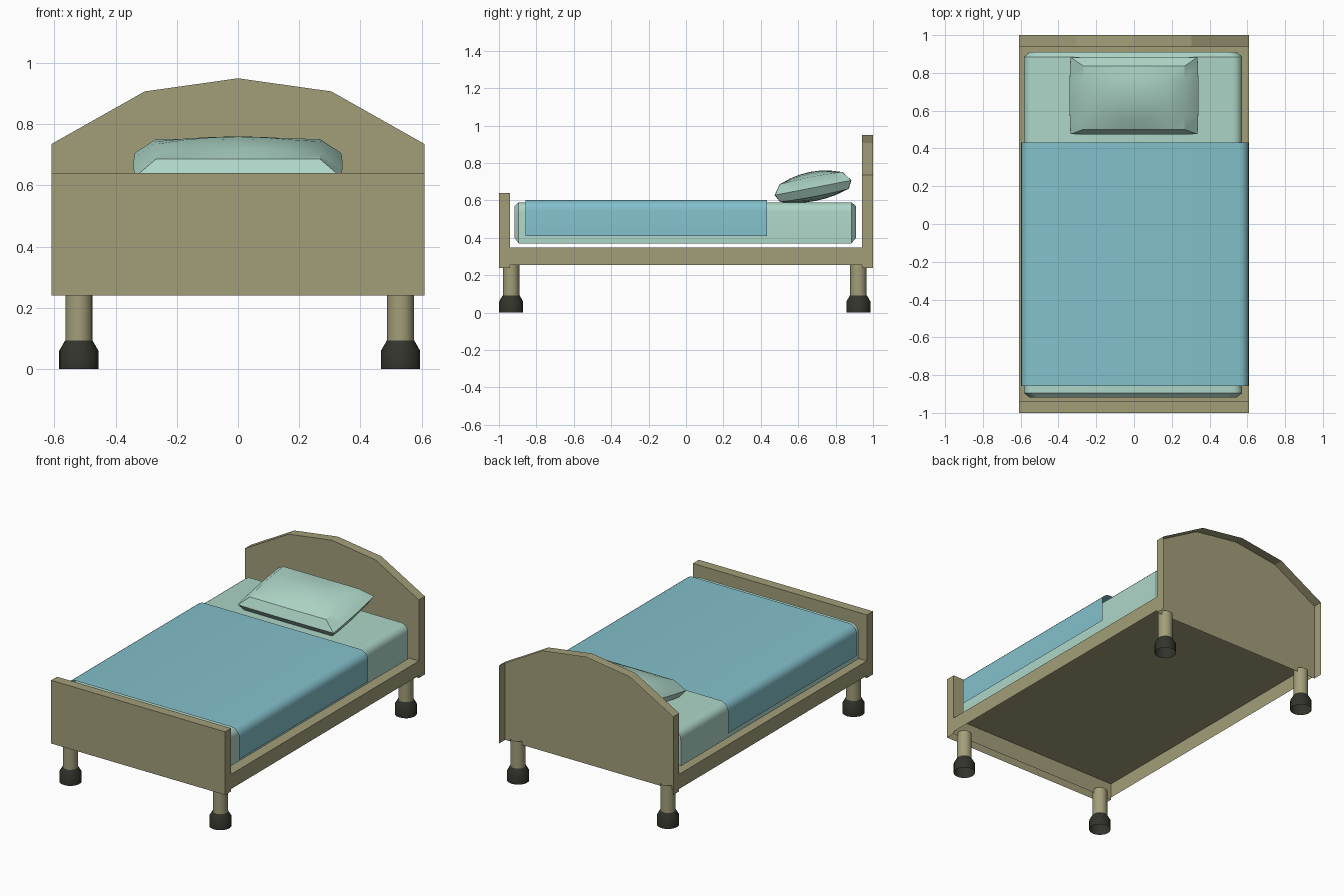
import bpy, bmesh, math
from mathutils import Matrix

if "Cube" in bpy.data.objects:
    bpy.data.objects.remove(bpy.data.objects["Cube"])


def material(name, rgb):
    m = bpy.data.materials.new(name)
    m.diffuse_color = (*rgb, 1)
    m.use_nodes = True
    m.node_tree.nodes["Principled BSDF"].inputs["Base Color"].default_value = m.diffuse_color
    return m


wood = material("olive wood", (0.365, 0.345, 0.195))
sheet = material("pale green sheet", (0.42, 0.67, 0.57))
blue = material("blue blanket", (0.23, 0.53, 0.60))
dark = material("dark rubber", (0.034, 0.034, 0.026))


def finish(name, bm, mat, smooth=None):
    bmesh.ops.recalc_face_normals(bm, faces=bm.faces)
    me = bpy.data.meshes.new(name)
    bm.to_mesh(me)
    bm.free()
    me.materials.append(mat)
    ob = bpy.data.objects.new(name, me)
    bpy.context.collection.objects.link(ob)
    if smooth:
        bpy.ops.object.select_all(action='DESELECT')
        bpy.context.view_layer.objects.active = ob
        ob.select_set(True)
        bpy.ops.object.shade_smooth_by_angle(angle=math.radians(smooth))
    return ob


def loft(name, rings, mat, closed=False, caps=(), smooth=None):
    """Skin a list of point rings; caps lists the ring indices to fill."""
    bm = bmesh.new()
    rv = [[bm.verts.new(p) for p in ring] for ring in rings]
    n = len(rv[0])
    for p, q in zip(rv, rv[1:]):
        for i in range(n if closed else n - 1):
            j = (i + 1) % n
            bm.faces.new((p[i], p[j], q[j], q[i]))
    for c in caps:
        bm.faces.new(rv[c])
    return finish(name, bm, mat, smooth)


def at_y(pts, y):
    return [(x, y, z) for x, z in pts]


def circle(x, y, r, z, n=16):
    return [(x + r * math.cos(2 * math.pi * i / n),
             y + r * math.sin(2 * math.pi * i / n), z) for i in range(n)]


def drape(x0, x1, z0, top, r, inset=0):
    """Upside-down U profile with rounded shoulders."""
    x0, x1, z0, top = x0 + inset, x1 - inset, z0, top - inset * 0.7
    pts = [(x0, z0)]
    for cx, start in ((x0 + r, 180), (x1 - r, 90)):
        for k in range(6):
            a = math.radians(start - 18 * k)
            pts.append((cx + r * math.cos(a), top - r + r * math.sin(a)))
    return pts + [(x1, z0)]


# Headboard: front panel and rim, open at the back and underneath
head = [(-0.61, 0.24), (-0.61, 0.735), (-0.305, 0.907), (0, 0.95),
        (0.305, 0.907), (0.61, 0.735), (0.61, 0.24)]
loft("headboard", [at_y(head, 0.94), at_y(head, 1.0)], wood, caps=[0])

# Footboard: front, back and rim, open underneath
foot = [(-0.61, 0.24), (-0.61, 0.64), (0.61, 0.64), (0.61, 0.24)]
loft("footboard", [at_y(foot, -1.0), at_y(foot, -0.94)], wood, caps=[0, 1])

# Base: top deck and side rails, open underneath
base = [(-0.61, 0.255), (-0.61, 0.348), (0.61, 0.348), (0.61, 0.255)]
loft("bed_base", [at_y(base, -0.94), at_y(base, 0.94)], wood)

# Legs with dark tapered feet
for end, y in (("front", -0.935), ("back", 0.922)):
    for side, x in (("left", -0.52), ("right", 0.531)):
        loft(f"{end}_{side}_leg", [circle(x, y, 0.044, z) for z in (0.09, 0.265)],
             wood, closed=True, smooth=35)
        loft(f"{end}_{side}_foot", [circle(x, y, r, z) for r, z in
             ((0.064, 0), (0.064, 0.06), (0.045, 0.093))], dark, closed=True, smooth=35)

# Mattress: rounded, slightly tapered ends, hovering over the base
rings = []
for y, inset in ((-0.918, 0.03), (-0.895, 0), (0.885, 0), (0.91, 0.03)):
    rings.append(at_y(drape(-0.583, 0.573, 0.371 + inset, 0.59, 0.05, inset), y))
loft("mattress", rings, sheet, caps=[0, 3], smooth=32)

# Blanket: open sheet draped over the mattress
prof = drape(-0.597, 0.608, 0.41, 0.602, 0.055)
loft("blanket", [at_y(prof, -0.857), at_y(prof, 0.432)], blue, smooth=40)

# Pillow: two domed shells meeting at a slanted rim, tilted up at the back
ts = [-0.62, -0.3, 0, 0.3, 0.62]
bm = bmesh.new()
for sgn, iu, iv, h, dome in ((1, 0.07, 0.037, 0.052, 0.034), (-1, 0.03, 0.022, 0.042, 0.03)):
    U, V = 0.335, 0.207
    us = [-U, -U + iu] + [t * (U - iu) for t in ts] + [U - iu, U]
    vs = [-V, -V + iv] + [t * (V - iv) for t in ts] + [V - iv, V]
    n = len(us)
    grid = []
    for i in range(n):
        row = []
        for j in range(n):
            u, v, w = us[i], vs[j], 0
            if i in (0, n - 1):      # keep the rim on a mitred outline
                v = V * vs[j] / (V - iv) * (1 - iv / V) if 0 < j < n - 1 else v
            if 0 < i < n - 1 and 0 < j < n - 1:
                a, b = u / (U - iu), v / (V - iv)
                w = h + dome * (1 - 0.8 * a * a) * (1 - b * b)
            ru, rv = i / (n - 1) * 2 - 1, j / (n - 1) * 2 - 1
            row.append(bm.verts.new((u * (1 + 0.02 * (1 - rv * rv)),
                                     v * (1 + 0.01 * (1 - ru * ru)), sgn * w)))
        grid.append(row)
    for i in range(n - 1):
        for j in range(n - 1):
            a, b, c, d = grid[i][j], grid[i + 1][j], grid[i + 1][j + 1], grid[i][j + 1]
            if (i == 0) == (j == 0) and (i == n - 2) == (j == n - 2) and \
                    (i in (0, n - 2)) and (j in (0, n - 2)):   # mitred corners
                bm.faces.new((a, b, c))
                bm.faces.new((a, c, d))
            elif i in (0, n - 2) and j in (0, n - 2):
                bm.faces.new((a, b, d))
                bm.faces.new((b, c, d))
            else:
                bm.faces.new((a, b, c, d))
bmesh.ops.transform(bm, verts=bm.verts[:], matrix=Matrix.Translation((0, 0.679, 0.668))
                    @ Matrix.Rotation(math.radians(11), 4, 'X'))
finish("pillow", bm, sheet, 32)
